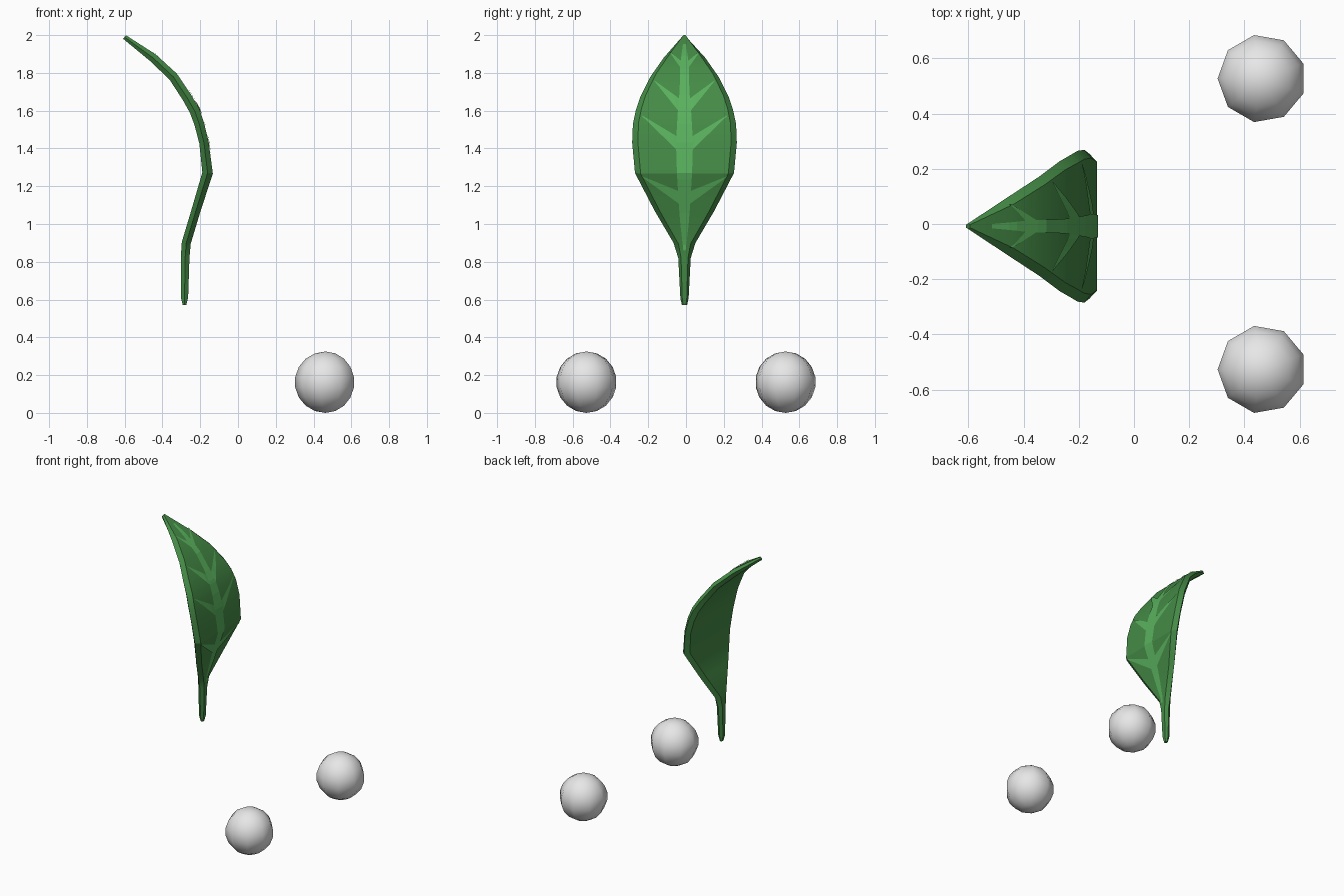
import bpy, bmesh, math
from mathutils import Vector

if "Cube" in bpy.data.objects:
    bpy.data.objects.remove(bpy.data.objects["Cube"])

MID_Y = -0.008


def material(name, rgb):
    m = bpy.data.materials.new(name)
    m.diffuse_color = (*rgb, 1)
    m.use_nodes = True
    m.node_tree.nodes["Principled BSDF"].inputs["Base Color"].default_value = m.diffuse_color
    return m


leaf_green = material("leaf green", (0.058, 0.255, 0.060))
vein_green = material("light vein green", (0.10, 0.44, 0.11))
pale_grey = material("pale grey", (0.8, 0.8, 0.8))

# Leaf stations from stem foot to tip: z, x, half width, half thickness
ROWS = [
    (0.57, -0.283, 0.014, 0.009), (0.61, -0.283, 0.022, 0.019),
    (0.82, -0.280, 0.033, 0.023), (0.90, -0.274, 0.058, 0.024),
    (1.07, -0.223, 0.158, 0.024), (1.27, -0.161, 0.262, 0.028),
    (1.43, -0.180, 0.277, 0.025), (1.53, -0.205, 0.273, 0.026),
    (1.60, -0.230, 0.258, 0.027), (1.67, -0.270, 0.235, 0.026),
    (1.78, -0.343, 0.180, 0.025), (1.88, -0.450, 0.110, 0.023),
    (1.99, -0.601, 0.010, 0.012),
]


def row_normal(i):
    a, b = ROWS[max(i - 1, 0)], ROWS[min(i + 1, len(ROWS) - 1)]
    dz, dx = b[0] - a[0], b[1] - a[1]
    return Vector((dz, 0, -dx)).normalized()


def new_object(name, bm, mat):
    me = bpy.data.meshes.new(name)
    bm.to_mesh(me)
    bm.free()
    me.materials.append(mat)
    ob = bpy.data.objects.new(name, me)
    bpy.context.collection.objects.link(ob)
    bpy.ops.object.select_all(action='DESELECT')
    ob.select_set(True)
    bpy.context.view_layer.objects.active = ob
    return ob


# Leaf blade and stem: six-sided sections with a bevelled rim
bm = bmesh.new()
rings, front = [], []
for i, (z, x, w, t) in enumerate(ROWS):
    n = row_normal(i) * t
    inner = w - min(0.03, 0.45 * w)
    c = Vector((x, MID_Y, z))
    section = [(inner, 1), (w, 0), (inner, -1), (-inner, -1), (-w, 0), (-inner, 1)]
    rings.append([bm.verts.new(c + Vector((0, y, 0)) + n * s) for y, s in section])
    front.append((z + n.z, x + n.x))
for a, b in zip(rings, rings[1:]):
    for k in range(6):
        bm.faces.new((a[k], a[(k + 1) % 6], b[(k + 1) % 6], b[k]))
bm.faces.new(rings[0])
bm.faces.new(rings[-1])
bmesh.ops.recalc_face_normals(bm, faces=bm.faces)
new_object("leaf", bm, leaf_green)
bpy.ops.object.shade_smooth_by_angle(angle=math.radians(25))


def on_front(y, z):
    """Point just above the front face of the leaf."""
    for (z0, x0), (z1, x1) in zip(front, front[1:]):
        if z <= z1 or (z1, x1) == front[-1]:
            x = x0 + (x1 - x0) * (z - z0) / (z1 - z0)
            n = Vector((z1 - z0, 0, x0 - x1)).normalized()
            return Vector((x, MID_Y + y, z)) + n * 0.004


def strip(bm, pairs):
    """Thin plate through pairs of (y, z) points, facing +x."""
    vs = [[bm.verts.new(on_front(*p)) for p in pair] for pair in pairs]
    for a, b in zip(vs, vs[1:]):
        f = bm.faces.new((a[0], a[1], b[1], b[0]))
        f.normal_update()
        if f.normal.x < 0:
            f.normal_flip()


def lerp(a, b, t):
    return tuple(p + (q - p) * t for p, q in zip(a, b))


# Midrib: half width along the height
bm = bmesh.new()
rib = [(0.86, 0.006), (1.0, 0.022), (1.1, 0.030), (1.27, 0.040), (1.43, 0.045),
       (1.6, 0.035), (1.7, 0.026), (1.85, 0.022), (1.95, 0.008)]
pairs = []
for a, b in zip(rib, rib[1:]):
    for k in range(5):
        z, w = lerp(a, b, k / 5)
        pairs.append(((-w, z), (w, z)))
pairs.append(((-rib[-1][1], rib[-1][0]), (rib[-1][1], rib[-1][0])))
strip(bm, pairs)
new_object("midrib", bm, vein_green)

# Side veins: base low z, base high z, tip y, tip z, mirrored about the midrib
bm = bmesh.new()
for lo, hi, ty, tz in [(1.10, 1.17, 0.225, 1.25), (1.37, 1.45, 0.225, 1.57),
                       (1.58, 1.655, 0.160, 1.755), (1.82, 1.86, 0.078, 1.905)]:
    base_y = 0.018
    for s in (-1, 1):
        strip(bm, [(lerp((s * base_y, lo), (s * ty, tz), t),
                    lerp((s * base_y, hi), (s * ty, tz + 0.004), t))
                   for t in (k / 10 for k in range(11))])
new_object("side_veins", bm, vein_green)

# Pair of nine-sided balls
for name, y in (("front_ball", -0.527), ("back_ball", 0.527)):
    bpy.ops.mesh.primitive_uv_sphere_add(segments=9, ring_count=9, radius=0.1625,
                                         location=(0.463, y, 0.1625),
                                         rotation=(0, 0, math.pi))
    ball = bpy.context.object
    ball.name = name
    # Turn so that one vertex column points to -x
    ang = min((math.atan2(v.co.y, v.co.x) % math.radians(40)
               for v in ball.data.vertices if abs(v.co.z) < 0.1))
    ball.rotation_euler.z = math.pi - ang
    ball.data.materials.append(pale_grey)
    bpy.ops.object.shade_smooth()
